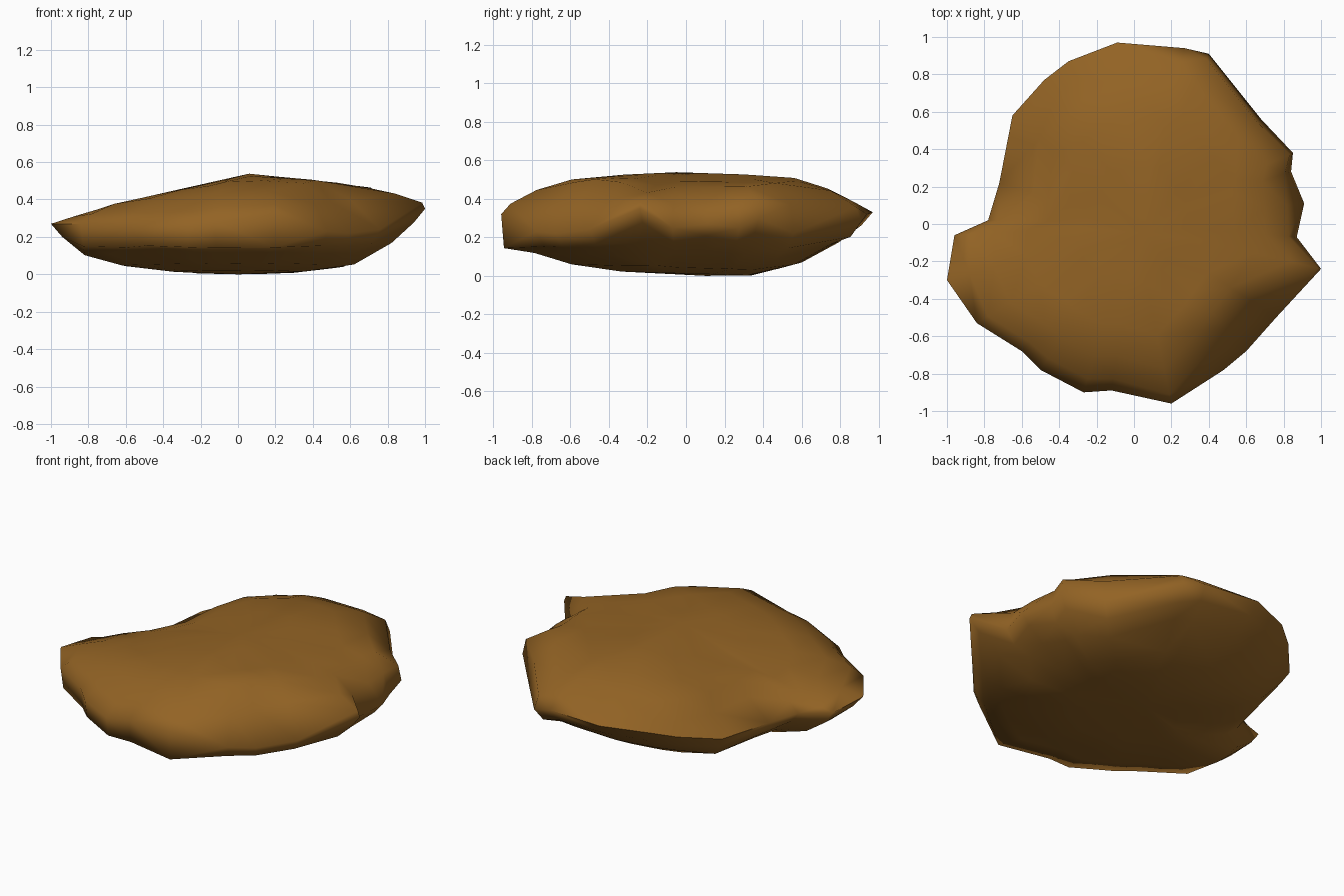
import bpy
import bmesh
import math
import random
from mathutils import Vector

if "Cube" in bpy.data.objects:
    bpy.data.objects.remove(bpy.data.objects["Cube"], do_unlink=True)

random.seed(4)

# Rim of the slab: x, y, height, and how far in the upper shoulder sits
RIM = [
    (1, -.24, .35, .985), (.87, -.07, .25, .95), (.91, .11, .27, .9),
    (.84, .28, .25, .96), (.85, .38, .3, .98), (.68, .56, .22, .97),
    (.4, .91, .28, .97), (.27, .94, .32, .92), (-.09, .97, .33, .9),
    (-.35, .87, .32, .9), (-.48, .77, .29, .88), (-.65, .58, .25, .78),
    (-.72, .22, .23, .75), (-.78, .02, .23, .92), (-.96, -.06, .25, .92),
    (-1, -.3, .27, .88), (-.84, -.53, .27, .93), (-.6, -.68, .27, .93),
    (-.5, -.78, .26, .92), (-.27, -.9, .26, .92), (-.12, -.89, .28, .93),
    (.2, -.96, .32, .95), (.48, -.78, .23, .86), (.6, -.68, .22, .82),
    (.76, -.5, .24, .8),
]


def lerp(a, b, t):
    return a + (b - a) * t


def top_height(x, y):
    """Crown that falls to the left, most at the back, and less to the right."""
    drop = .21 * abs(x) ** .9 if x < 0 else .13 * x * x
    drop += .4 * max(0, -x - .35) * max(0, y + .3)
    return .525 - drop - .27 * max(0, abs(y) - .5)


def jitter(amount):
    return random.uniform(-amount, amount)


def crown_ring(scale):
    ring = []
    for x, y, z, s in RIM:
        px, py = x * s * scale, y * s * scale
        blend = min(1, (1 - scale) * 3 + .65)
        ring.append((px, py, lerp(z, top_height(px, py), blend) + jitter(.004)))
    return ring


def wall_ring():
    """Steep under the front left, tucked in further everywhere else."""
    ring = []
    for x, y, z, s in RIM:
        steep = y < -.5 and x < .3
        scale = .985 if steep else .94
        height = .145 if steep else max(.14, z - .07)
        ring.append((x * scale, y * scale, height + jitter(.008)))
    return ring


def belly_ring(scale, height):
    """Underside, lifting towards the front, the back edge and the right edge."""
    ring = []
    for x, y, z, s in RIM:
        px, py = x * scale, y * scale
        lift = .3 * max(0, py - .45) + .3 * max(0, px - .6)
        ring.append((px, py, max(0, height - .03 * py + lift)))
    return ring


# Rings from the crown, over the rim, down to the belly
rings = [crown_ring(k) for k in (.35, .65, .85, 1)]
rings.append([p[:3] for p in RIM])
rings.append(wall_ring())
rings += [belly_ring(k, h) for k, h in ((.82, .095), (.62, .042), (.35, .012))]

bm = bmesh.new()
loops = [[bm.verts.new(Vector(p)) for p in ring] for ring in rings]
count = len(RIM)
for upper, lower in zip(loops, loops[1:]):
    for i in range(count):
        j = (i + 1) % count
        bm.faces.new((upper[i], lower[i], lower[j], upper[j]))

# Close the crown and the belly with fans
crown = bm.verts.new((.06, -.05, .538))
belly = bm.verts.new((0, .1, 0))
for i in range(count):
    j = (i + 1) % count
    bm.faces.new((crown, loops[0][i], loops[0][j]))
    bm.faces.new((belly, loops[-1][j], loops[-1][i]))
bmesh.ops.triangulate(bm, faces=bm.faces[:])
bmesh.ops.recalc_face_normals(bm, faces=bm.faces[:])

mesh = bpy.data.meshes.new("flat_rock")
bm.to_mesh(mesh)
bm.free()
rock = bpy.data.objects.new("flat_rock", mesh)
bpy.context.collection.objects.link(rock)

# Single earthy brown
colour = (.29, .125, .018, 1)
brown = bpy.data.materials.new("earth_brown")
brown.use_nodes = True
brown.diffuse_color = colour
brown.node_tree.nodes["Principled BSDF"].inputs["Base Color"].default_value = colour
mesh.materials.append(brown)

bpy.ops.object.select_all(action="DESELECT")
rock.select_set(True)
bpy.context.view_layer.objects.active = rock
bpy.ops.object.shade_smooth_by_angle(angle=math.radians(85))
